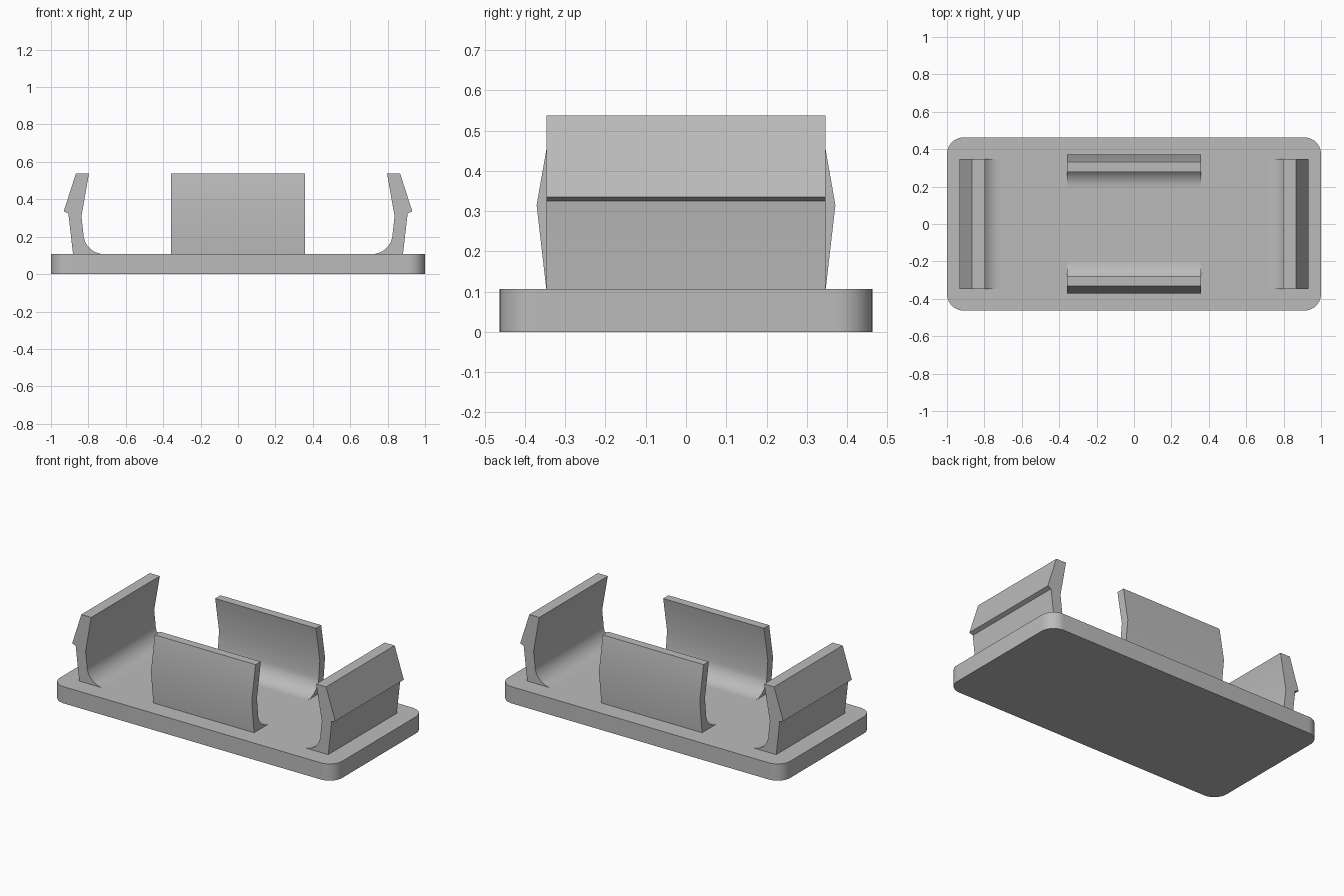
import bpy, bmesh
from math import sin, cos, pi, radians
from mathutils import Matrix

cube = bpy.data.objects.get("Cube")
if cube:
    bpy.data.objects.remove(cube, do_unlink=True)

grey = bpy.data.materials.new("matte grey")
grey.use_nodes = True
colour = (0.5, 0.5, 0.5, 1)
grey.diffuse_color = colour
grey.node_tree.nodes["Principled BSDF"].inputs["Base Color"].default_value = colour

BASE_TOP = 0.107


def arc(cx, cy, radius, start, end, steps):
    """Points along an arc, angles in degrees."""
    angles = [radians(start + (end - start) * i / steps) for i in range(steps + 1)]
    return [(cx + radius * cos(a), cy + radius * sin(a)) for a in angles]


def extrude(name, points, offset, matrix=Matrix()):
    """Solid made by sweeping a closed outline along an offset."""
    bm = bmesh.new()
    face = bm.faces.new([bm.verts.new(p) for p in points])
    swept = bmesh.ops.extrude_face_region(bm, geom=[face], use_keep_orig=True)
    moved = [v for v in swept["geom"] if isinstance(v, bmesh.types.BMVert)]
    bmesh.ops.translate(bm, verts=moved, vec=offset)
    bmesh.ops.recalc_face_normals(bm, faces=bm.faces)
    bm.transform(matrix)
    mesh = bpy.data.meshes.new(name)
    bm.to_mesh(mesh)
    bm.free()
    mesh.materials.append(grey)
    obj = bpy.data.objects.new(name, mesh)
    bpy.context.collection.objects.link(obj)
    bpy.ops.object.select_all(action="DESELECT")
    obj.select_set(True)
    bpy.context.view_layer.objects.active = obj
    bpy.ops.object.shade_smooth_by_angle(angle=radians(30))
    return obj


def clip(name, outer, inner, fillet, half_width, turn):
    """Upright clip with a rounded inner foot, turned to face outward."""
    foot = BASE_TOP - 0.02
    profile = [(fillet[0][0], foot), (outer[0][0], foot)] + outer + inner + fillet[::-1]
    points = [(r, -half_width, z) for r, z in profile]
    extrude(name, points, (0, 2 * half_width, 0), Matrix.Rotation(turn, 4, "Z"))


# Base plate with rounded corners
r, hx, hy = 0.09, 1.0, 0.463
outline = []
for i, (sx, sy) in enumerate([(1, 1), (-1, 1), (-1, -1), (1, -1)]):
    outline += arc(sx * (hx - r), sy * (hy - r), r, 90 * i, 90 * i + 90, 10)
extrude("base_plate", [(x, y, 0) for x, y in outline], (0, 0, BASE_TOP))

# Barbed end clips
end_outer = [(0.882, BASE_TOP), (0.907, 0.325), (0.932, 0.335), (0.867, 0.537)]
end_inner = [(0.797, 0.537), (0.837, 0.31)]
end_fillet = arc(0.715, BASE_TOP + 0.112, 0.112, -90, 0, 12)
for name, turn in (("left_end_clip", 0), ("right_end_clip", pi)):
    clip(name, end_outer, end_inner, end_fillet, 0.347, turn)

# Bowed side clips
side_outer = [(0.347, BASE_TOP), (0.371, 0.315), (0.332, 0.537)]
side_inner = [(0.279, 0.537), (0.318, 0.315)]
side_fillet = arc(0.196, BASE_TOP + 0.112, 0.112, -90, 0, 12)
for name, turn in (("back_side_clip", pi / 2), ("front_side_clip", -pi / 2)):
    clip(name, side_outer, side_inner, side_fillet, 0.357, turn)
